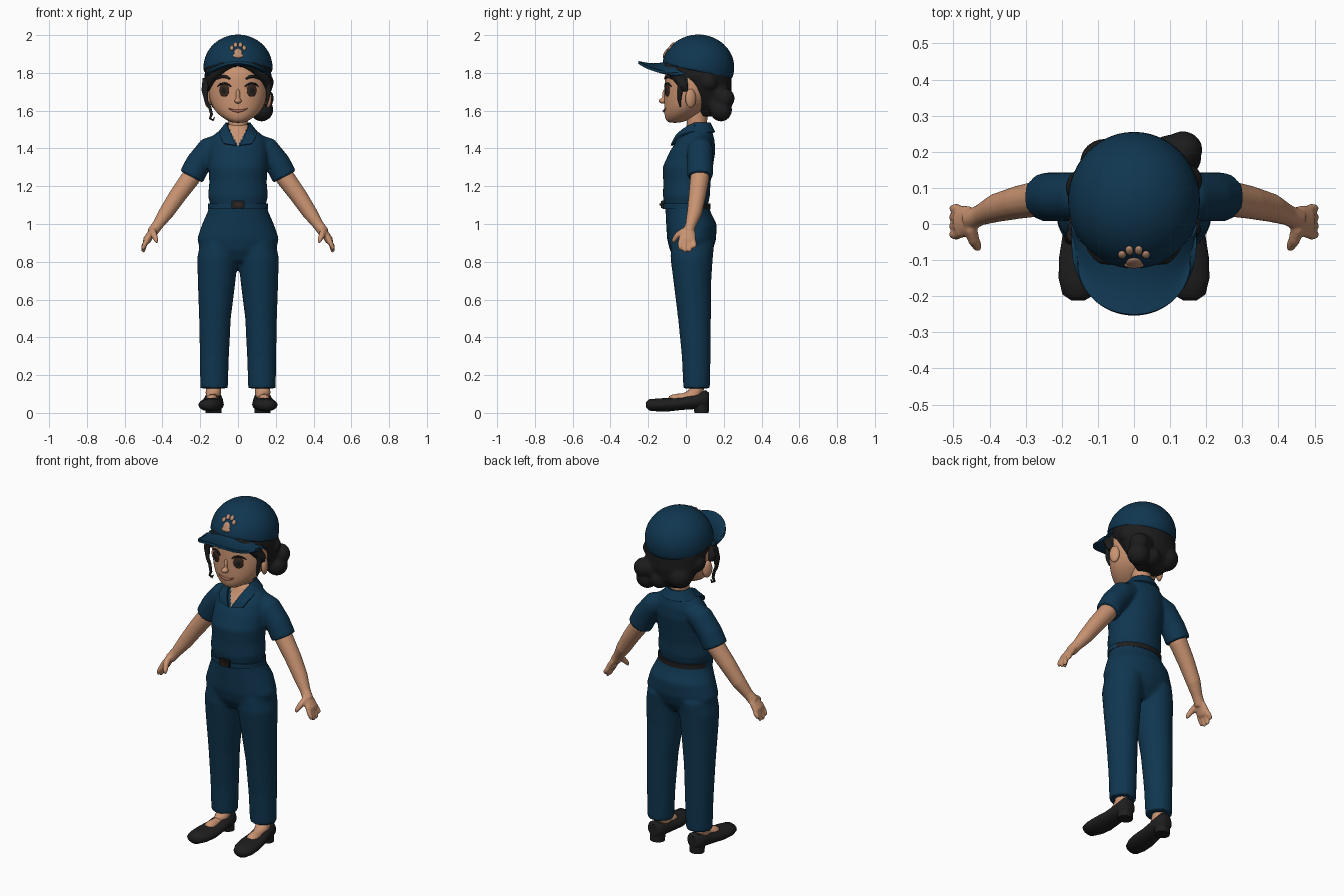
import bpy, bmesh
from math import sin, cos, pi, sqrt, radians, atan2
from mathutils import Vector, Matrix

cube = bpy.data.objects.get("Cube")
if cube:
    bpy.data.objects.remove(cube)


def material(name, r, g, b):
    m = bpy.data.materials.new(name)
    m.use_nodes = True
    m.diffuse_color = (r, g, b, 1)
    m.node_tree.nodes["Principled BSDF"].inputs["Base Color"].default_value = (r, g, b, 1)
    return m


navy = material("navy cloth", .005, .037, .08)
skin = material("skin", .58, .29, .165)
black = material("black hair", .012, .012, .012)
leather = material("black leather", .014, .013, .014)
brown = material("dark brown", .04, .02, .013)
lip = material("lip", .38, .14, .09)
tan = material("tan badge", .5, .27, .17)


def add_rings(bm, rings, n=32):
    """Skin a closed surface over (centre, u axis, v axis) ellipses."""
    loops = [[bm.verts.new(c + u * cos(2 * pi * i / n) + v * sin(2 * pi * i / n)) for i in range(n)]
             for c, u, v in rings]
    for a, b in zip(loops, loops[1:]):
        for i in range(n):
            bm.faces.new((a[i], a[(i + 1) % n], b[(i + 1) % n], b[i]))
    bm.faces.new(loops[0])
    bm.faces.new(loops[-1])


def add_loft(bm, rows):
    """Horizontal rings from (z, centre x, half width, front y, back y)."""
    add_rings(bm, [(Vector((x, (f + b) / 2, z)), Vector((w, 0, 0)), Vector((0, (b - f) / 2, 0)))
                   for z, x, w, f, b in rows])


def add_tube(bm, pts, radii, flat=1, s=1, n=16):
    """Tube along a path; flat scales the radius across the y direction."""
    pts = [Vector((x * s, y, z)) for x, y, z in pts]
    rings = []
    for i, p in enumerate(pts):
        t = (pts[min(i + 1, len(pts) - 1)] - pts[max(i - 1, 0)]).normalized()
        ref = Vector((1, 0, 0)) if abs(t.y) > .9 else Vector((0, 1, 0))
        u = (ref - t * ref.dot(t)).normalized()
        rings.append((p, u * radii[i], t.cross(u) * radii[i] * flat))
    add_rings(bm, rings, n)


def add_ball(bm, c, r, turn=0):
    m = Matrix.Translation(c) @ Matrix.Rotation(turn, 4, "Z") @ Matrix.Diagonal((*r, 1))
    bmesh.ops.create_uvsphere(bm, u_segments=24, v_segments=14, radius=1, matrix=m)


def finish(bm, name, *mats, voxel=0, sub=0, thick=0, rule=None):
    bmesh.ops.recalc_face_normals(bm, faces=bm.faces)
    me = bpy.data.meshes.new(name)
    bm.to_mesh(me)
    bm.free()
    ob = bpy.data.objects.new(name, me)
    bpy.context.collection.objects.link(ob)
    if thick:
        mod = ob.modifiers.new("thickness", "SOLIDIFY")
        mod.thickness, mod.offset = thick, 0
    if voxel:
        mod = ob.modifiers.new("blend", "REMESH")
        mod.mode, mod.voxel_size = "VOXEL", voxel
        mod = ob.modifiers.new("soften", "SMOOTH")
        mod.iterations = 4
    if sub:
        ob.modifiers.new("round", "SUBSURF").levels = sub
    bpy.ops.object.select_all(action="DESELECT")
    ob.select_set(True)
    bpy.context.view_layer.objects.active = ob
    if ob.modifiers:
        bpy.ops.object.convert(target="MESH")
    ob.data.materials.clear()
    for m in mats:
        ob.data.materials.append(m)
    for p in ob.data.polygons:
        p.material_index = int(bool(rule and rule(p.center)))
    bpy.ops.object.shade_smooth_by_angle(angle=radians(50))
    return ob


def sheet(name, f, nu, nv, thick, *mats, rule=None):
    """Thin surface from f(u, v), u in -1..1 and v in 0..1."""
    bm = bmesh.new()
    g = [[bm.verts.new(f(2 * i / nu - 1, j / nv)) for j in range(nv + 1)] for i in range(nu + 1)]
    for i in range(nu):
        for j in range(nv):
            bm.faces.new((g[i][j], g[i + 1][j], g[i + 1][j + 1], g[i][j + 1]))
    finish(bm, name, *mats, thick=thick, rule=rule)


def mix(a, b, t):
    return Vector(a).lerp(Vector(b), t)


SIDES = ((1, "left_"), (-1, "right_"))

# trousers
bm = bmesh.new()
add_loft(bm, [(.80, 0, .12, -.05, .10), (.86, 0, .2, -.085, .14), (.92, 0, .217, -.1, .16),
              (1.0, 0, .19, -.105, .162), (1.06, 0, .163, -.108, .132), (1.115, 0, .148, -.112, .118)])
for s, _ in SIDES:
    add_loft(bm, [(z, s * x, w, f, b) for z, x, w, f, b in (
        (.13, .127, .073, -.014, .127), (.3, .125, .077, -.022, .13), (.5, .122, .084, -.042, .132),
        (.7, .113, .1, -.067, .134), (.82, .108, .108, -.082, .142), (.9, .1, .1, -.08, .15))])
finish(bm, "trousers", navy, voxel=.011)

# shirt with sleeves and an open neck
bm = bmesh.new()
add_loft(bm, [(1.095, 0, .146, -.114, .115), (1.15, 0, .159, -.122, .127), (1.22, 0, .152, -.12, .13),
              (1.3, 0, .157, -.124, .142), (1.38, 0, .157, -.088, .155), (1.44, 0, .15, -.05, .152),
              (1.48, 0, .12, -.02, .142), (1.51, 0, .07, -.005, .13), (1.53, 0, .055, .01, .12)])
for s, _ in SIDES:
    add_tube(bm, [(.09, .075, 1.42), (.15, .075, 1.395), (.21, .075, 1.32), (.247, .075, 1.25)],
             (.06, .068, .068, .068), s=s, n=24)
finish(bm, "shirt", navy, skin, voxel=.009,
       rule=lambda c: c.y < .03 and c.z > 1.415 + 1.9 * abs(c.x))

# collar
def collar_back(u, v):
    a = u * radians(100)
    return mix((.06 * sin(a), .06 + .065 * cos(a), 1.535), (.1 * sin(a), .06 + .09 * cos(a), 1.485), v)


sheet("collar_back", collar_back, 24, 3, .01, navy)
for s, side in SIDES:
    def flap(u, v):
        t = (u + 1) / 2
        p = mix(mix((.059, .049, 1.535), (.008, -.077, 1.415), t),
                mix((.098, .045, 1.488), (.075, -.062, 1.425), t), v)
        b = sin(pi * t)
        return Vector((s * (p.x + .008 * b), p.y - .022 * b, p.z + .008 * b))
    sheet(side + "collar_flap", flap, 8, 4, .01, navy)

# belt and buckle
sheet("belt", lambda u, v: Vector((.155 * sin(u * pi), .004 - .121 * cos(u * pi), 1.08 + .028 * v)),
      48, 1, .008, navy, leather, rule=lambda c: c.y > .03)
for name, w, h, y, m in (("buckle", .034, .022, -.122, leather), ("buckle_centre", .018, .009, -.129, brown)):
    bm = bmesh.new()
    bmesh.ops.create_cube(bm, size=2, matrix=Matrix.Translation((0, y, 1.103)) @ Matrix.Diagonal((w, .01, h, 1)))
    bmesh.ops.bevel(bm, geom=bm.edges[:], offset=.004, segments=2, affect="EDGES")
    finish(bm, name, m)

for s, side in SIDES:
    # arm and hand
    bm = bmesh.new()
    add_tube(bm, [(.2, .075, 1.33), (.25, .073, 1.245), (.32, .06, 1.15), (.38, .045, 1.06),
                  (.425, .025, .995), (.455, .012, .955)], (.05, .051, .046, .04, .029, .029), s=s)
    add_tube(bm, [(.435, .02, .985), (.46, .01, .95), (.482, .006, .915), (.487, .006, .9)],
             (.026, .042, .046, .035), .48, s)
    for y, tip in ((-.03, .862), (-.006, .848), (.019, .85), (.043, .87)):
        add_tube(bm, [(.475, y * .8, .93), (.492, y, .895), (.502, y, tip + .012), (.5, y, tip)],
                 (.014, .014, .012, .006), s=s, n=10)
    add_tube(bm, [(.452, -.01, .965), (.444, -.045, .94), (.433, -.064, .915), (.43, -.07, .9)],
             (.018, .017, .013, .006), s=s, n=10)
    finish(bm, side + "arm", skin, voxel=.006)

    # foot and shoe
    bm = bmesh.new()
    add_tube(bm, [(.13, .062, .2), (.13, .062, .12), (.132, .035, .085), (.138, -.04, .066), (.14, -.1, .06)],
             (.042, .04, .044, .042, .03), s=s)
    finish(bm, side + "foot", skin, sub=1)
    bm = bmesh.new()
    shoe = [(-.212, .155, .042, .018, .013), (-.195, .153, .042, .045, .03), (-.15, .147, .042, .062, .034),
            (-.09, .141, .044, .066, .036), (-.02, .136, .05, .06, .034), (.05, .131, .062, .052, .042),
            (.105, .13, .07, .047, .05), (.122, .13, .07, .03, .036)]
    add_rings(bm, [(Vector((s * x, y, z)), Vector((w, 0, 0)), Vector((0, 0, h))) for y, x, z, w, h in shoe])
    add_loft(bm, [(0, s * .13, .042, .045, .12), (.03, s * .13, .043, .04, .122), (.06, s * .13, .046, .03, .122)])
    finish(bm, side + "shoe", leather)

# head, neck, nose and ears
HEAD = [(1.535, 0, .028, -.09, -.03), (1.55, 0, .062, -.108, .01), (1.58, 0, .107, -.115, .07),
        (1.62, 0, .137, -.116, .115), (1.67, 0, .154, -.116, .155), (1.72, 0, .159, -.113, .17),
        (1.78, 0, .157, -.113, .19), (1.86, 0, .14, -.1, .19)]


def face(x, z, out=.002):
    """Point on the front of the face."""
    for a, b in zip(HEAD, HEAD[1:]):
        if a[0] <= z <= b[0]:
            _, _, w, f, k = (p + (q - p) * (z - a[0]) / (b[0] - a[0]) for p, q in zip(a, b))
    return Vector((x, (f + k) / 2 - (k - f) / 2 * sqrt(1 - (x / w) ** 2) - out, z))


bm = bmesh.new()
add_loft(bm, HEAD)
finish(bm, "head", skin, sub=1)
bm = bmesh.new()
add_loft(bm, [(1.42, 0, .05, .01, .11), (1.5, 0, .049, .004, .105), (1.6, 0, .055, .005, .12)])
finish(bm, "neck", skin)
bm = bmesh.new()
add_ball(bm, (0, -.122, 1.652), (.019, .022, .015))
add_ball(bm, (0, -.112, 1.68), (.012, .014, .035))
finish(bm, "nose", skin, voxel=.003)
for s, side in SIDES:
    bm = bmesh.new()
    add_ball(bm, (s * .158, .025, 1.665), (.018, .03, .05), s * .4)
    finish(bm, side + "ear", skin)

    # eye, lashes and brow
    for name, r, m in (("iris", (.029, .006, .034), brown), ("pupil", (.016, .0085, .02), black)):
        bm = bmesh.new()
        add_ball(bm, face(s * .073, 1.708), r, s * .42)
        finish(bm, side + name, m)
    for name, x0, z0, rise, r in (("lashes", .073, 1.728, .018, .005), ("brow", .078, 1.768, .014, .008)):
        bm = bmesh.new()
        add_tube(bm, [face(s * (x0 + .036 * t), z0 + rise * (1 - t * t), .004) for t in (-1, -.5, 0, .5, 1)],
                 (r * .5, r, r, r, r * .5), n=8)
        finish(bm, side + name, black)
bm = bmesh.new()
add_tube(bm, [face(.05 * t, 1.598 + .014 * t * t, .001) for t in (-1, -.5, 0, .5, 1)],
         (.002, .006, .008, .006, .002), n=8)
finish(bm, "mouth", lip)

# hair with side bun
bm = bmesh.new()
add_loft(bm, [(1.57, 0, .075, .08, .17), (1.63, 0, .13, .05, .225), (1.7, 0, .163, .0, .24),
              (1.78, 0, .178, -.07, .24), (1.86, 0, .17, -.08, .235)])
for x, y, z, r in ((.125, .185, 1.605, .062), (.1, .19, 1.67, .06), (.135, .205, 1.665, .055),
                   (.04, .19, 1.62, .055), (-.08, .17, 1.66, .07), (-.13, .1, 1.73, .06), (.14, .12, 1.75, .05)):
    add_ball(bm, (x, y, z), (r, r * .95, r))
for s, _ in SIDES:
    add_tube(bm, [(-.01, -.1, 1.868), (.08, -.088, 1.832), (.135, -.045, 1.785), (.163, -.01, 1.73), (.165, .0, 1.7)],
             (.018, .028, .034, .026, .012), s=s)
finish(bm, "hair", black, voxel=.008)
bm = bmesh.new()
add_tube(bm, [(-.168, -.03, 1.77), (-.176, -.04, 1.71), (-.168, -.045, 1.65), (-.15, -.05, 1.62), (-.14, -.055, 1.58),
              (-.148, -.055, 1.558), (-.132, -.055, 1.55), (-.124, -.055, 1.565)],
         (.02, .018, .01, .009, .008, .007, .006, .003), n=10)
add_tube(bm, [(.158, -.03, 1.77), (.163, -.03, 1.71), (.156, -.035, 1.66), (.148, -.03, 1.62)],
         (.018, .014, .01, .003), n=10)
finish(bm, "loose_strands", black)

# cap crown, button and brim
bm = bmesh.new()
add_ball(bm, (0, .065, 1.83), (.182, .19, .17))
bmesh.ops.bisect_plane(bm, geom=bm.verts[:] + bm.edges[:] + bm.faces[:], plane_co=(0, .065, 1.808),
                       plane_no=(0, .216, 1), clear_inner=True)
finish(bm, "cap_crown", navy, thick=.008, sub=1)
bm = bmesh.new()
add_ball(bm, (0, .09, 1.997), (.012, .012, .005))
finish(bm, "cap_button", navy)


def brim(u, v):
    a = u * pi / 2
    p = mix((.168 * sin(a), -.09 * cos(a), 0), (.166 * sin(a), -.04 - .212 * max(cos(a), 0) ** .75, 0), v)
    p.z = 1.856 - .055 * (p.x / .166) ** 2 - .012 * sin(pi * v)
    return p


sheet("cap_brim", brim, 32, 8, .014, navy)

# badge of small rounded lobes on the crown
bm = bmesh.new()
for x, z, rx, rz in ((0, 1.905, .022, .028), (0, 1.892, .028, .014), (-.033, 1.932, .011, .015),
                     (-.013, 1.948, .011, .016), (.013, 1.948, .011, .016), (.033, 1.932, .011, .015)):
    depth = sqrt(1 - (x / .182) ** 2 - ((z - 1.83) / .17) ** 2)
    m = Matrix.Translation((x, .065 - .19 * depth - .002, z)) @ Matrix.Rotation(-atan2(z - 1.83, .17 * depth), 4, "X")
    bmesh.ops.create_uvsphere(bm, u_segments=16, v_segments=10, radius=1, matrix=m @ Matrix.Diagonal((rx, .008, rz, 1)))
finish(bm, "cap_badge", tan)
